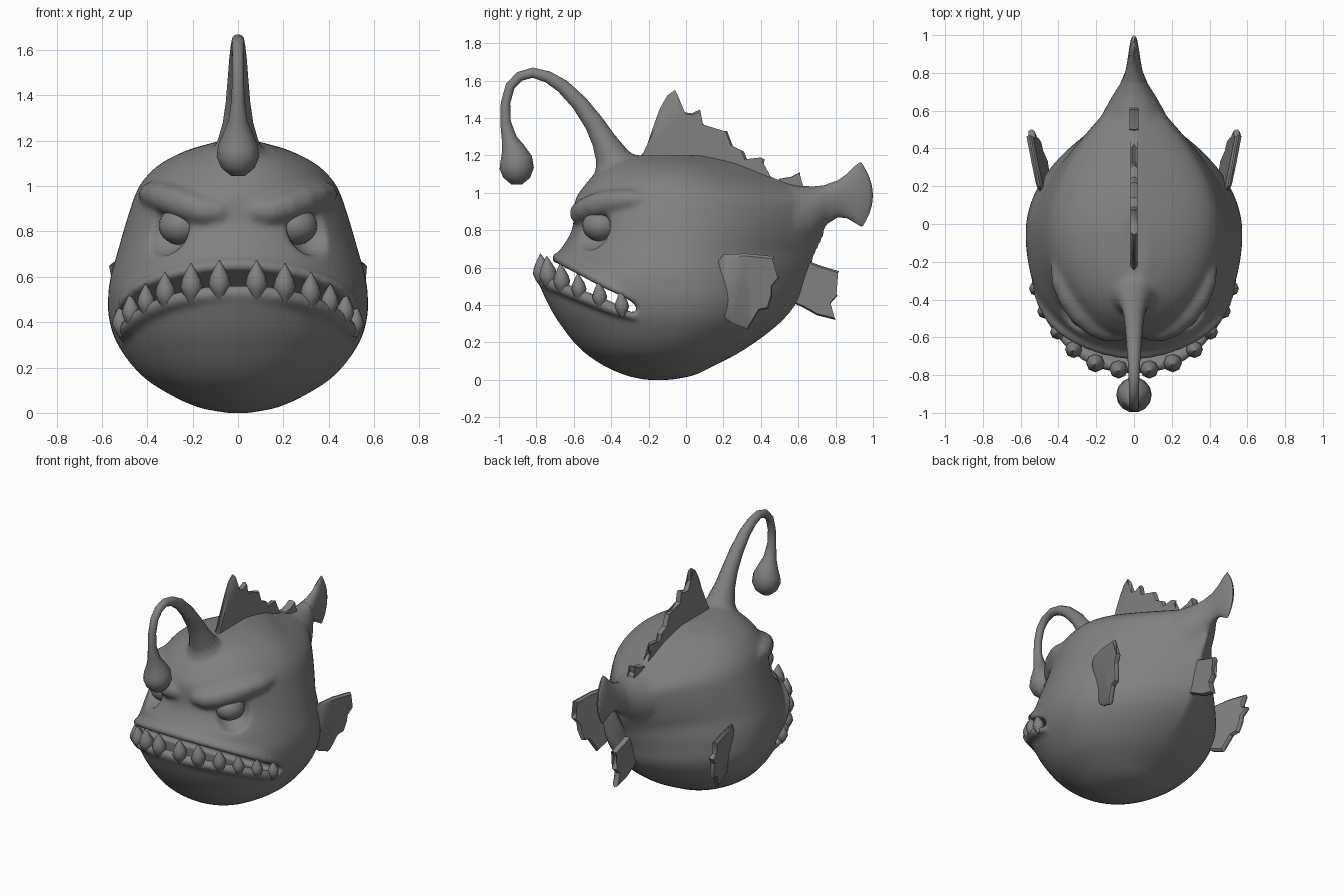
import bpy, bmesh, math
from mathutils import Vector

if "Cube" in bpy.data.objects:
    bpy.data.objects.remove(bpy.data.objects["Cube"])

grey = bpy.data.materials.new("dull_grey")
grey.diffuse_color = (0.22, 0.22, 0.22, 1)
grey.use_nodes = True
grey.node_tree.nodes["Principled BSDF"].inputs["Base Color"].default_value = grey.diffuse_color


def activate(ob):
    bpy.ops.object.select_all(action='DESELECT')
    ob.select_set(True)
    bpy.context.view_layer.objects.active = ob


def finish(name, bm, angle=40):
    bmesh.ops.recalc_face_normals(bm, faces=bm.faces)
    me = bpy.data.meshes.new(name)
    bm.to_mesh(me)
    bm.free()
    ob = bpy.data.objects.new(name, me)
    bpy.context.collection.objects.link(ob)
    me.materials.append(grey)
    activate(ob)
    bpy.ops.object.shade_smooth_by_angle(angle=math.radians(angle))
    return ob


def loft(bm, rings):
    """Skin a list of equal-length closed rings and cap both ends."""
    vs = [[bm.verts.new(p) for p in r] for r in rings]
    n = len(rings[0])
    for a, b in zip(vs, vs[1:]):
        for i in range(n):
            bm.faces.new((a[i], a[(i + 1) % n], b[(i + 1) % n], b[i]))
    bm.faces.new(vs[0])
    bm.faces.new(vs[-1])


def tube(bm, pts, radii, sides, ref):
    pts, ref, rings = [Vector(p) for p in pts], Vector(ref), []
    for i, p in enumerate(pts):
        t = (pts[min(i + 1, len(pts) - 1)] - pts[max(i - 1, 0)]).normalized()
        u = (ref - t * ref.dot(t)).normalized()
        w = t.cross(u)
        rings.append([p + radii[i] * (u * math.cos(a) + w * math.sin(a))
                      for a in (2 * math.pi * k / sides for k in range(sides))])
    loft(bm, rings)


# body levels: z, front y, back y, half width, y of widest point
LEVELS = [(0.0, -.22, -.08, .05, -.15), (.02, -.31, .03, .16, -.14), (.07, -.43, .14, .28, -.12),
          (.16, -.56, .31, .42, -.1), (.3, -.675, .50, .53, -.06), (.42, -.745, .6, .57, -.05),
          (.53, -.78, .64, .572, -.05), (.61, -.715, .67, .56, -.05), (.67, -.69, .69, .543, -.05),
          (.75, -.635, .73, .52, -.05), (.82, -.605, .75, .5, -.05), (.9, -.6, .76, .475, -.05),
          (.97, -.59, .74, .45, -.05), (1.03, -.55, .62, .415, -.06), (1.1, -.49, .42, .34, -.07),
          (1.16, -.41, .27, .22, -.08), (1.2, -.33, .1, .08, -.1)]


def level(z):
    """Smoothly interpolated body level."""
    z = min(max(z, 0), 1.2)
    n = len(LEVELS)
    i = next(k for k in range(n - 1) if z <= LEVELS[k + 1][0])
    a, b = LEVELS[i], LEVELS[i + 1]
    p, q = LEVELS[max(i - 1, 0)], LEVELS[min(i + 2, n - 1)]
    h = b[0] - a[0]
    f = (z - a[0]) / h
    out = []
    for k in range(5):
        ma = (b[k] - p[k]) / (b[0] - p[0]) * h
        mb = (q[k] - a[k]) / (q[0] - a[0]) * h
        out.append((2 * f**3 - 3 * f**2 + 1) * a[k] + (f**3 - 2 * f**2 + f) * ma
                   + (3 * f**2 - 2 * f**3) * b[k] + (f**3 - f**2) * mb)
    return out


def body_point(z, ang):
    """ang 0 = right side, -90 deg = front, +90 deg = back."""
    _, yf, yb, hw, yc = level(z)
    s = math.sin(ang)
    if s <= 0:
        return Vector((hw * math.cos(ang), yc + (yc - yf) * s, z))
    q = math.asin(min(1, s)) / (math.pi / 2)      # tapers to a point towards the tail
    k = min(max((z - .1) / .6, 0), 1)
    return Vector((hw * math.cos(ang), yc + (yb - yc) * (k * q + (1 - k) * s), z))


def upper_line(y):
    return .63 - .53 * (y + .69)


def lower_line(y):
    return .55 - .4 * (y + .78)


def lip_point(line, ang):
    z = .5
    for _ in range(30):
        p = body_point(z, ang)
        z = .5 * z + .5 * line(p.y)
    return p


# body shell
bm = bmesh.new()
N = 64
loft(bm, [[body_point(.6 * (1 - math.cos(math.pi * i / 64)), 2 * math.pi * k / N) for k in range(N)]
          for i in range(65)])
body = finish("body", bm)


def cut(bm):
    cutter = finish("cutter", bm)
    cutter.hide_render = True
    activate(body)
    m = body.modifiers.new("cut", 'BOOLEAN')
    m.operation, m.solver, m.object = 'DIFFERENCE', 'EXACT', cutter
    bpy.ops.object.modifier_apply(modifier="cut")
    bpy.data.objects.remove(cutter)


# wedge that opens the mouth
bm = bmesh.new()
wedge = [(-1.1, upper_line(-1.1)), (-1.1, lower_line(-1.1)), (-.3, lower_line(-.3)),
         (-.25, .36), (-.28, upper_line(-.28))]
loft(bm, [[(x, y, z) for y, z in wedge] for x in (-1, 1)])
cut(bm)
# eye sockets
for s in (-1, 1):
    bm = bmesh.new()
    bmesh.ops.create_icosphere(bm, subdivisions=3, radius=.125)
    bmesh.ops.translate(bm, verts=bm.verts, vec=(s * .34, -.525, .815))
    cut(bm)

# lips, brows, tail root and lure root, all melted into the body
LURE = [(-.34, 1.03, .2), (-.365, 1.12, .135), (-.4, 1.2, .09), (-.44, 1.28, .067), (-.49, 1.37, .054),
        (-.57, 1.48, .045), (-.66, 1.57, .038), (-.74, 1.62, .032), (-.82, 1.642, .028),
        (-.89, 1.622, .027), (-.94, 1.57, .026), (-.965, 1.48, .026), (-.965, 1.38, .029),
        (-.945, 1.29, .042), (-.925, 1.235, .064), (-.908, 1.18, .088), (-.905, 1.13, .094),
        (-.905, 1.08, .073), (-.905, 1.045, .03)]
# tail: y, low z, high z, half width, rear bulge
TAIL = [(.4, .7, 1.06, .2, 0), (.52, .66, 1.05, .19, 0), (.6, .68, 1.04, .16, 0), (.68, .74, 1.035, .115, 0),
        (.75, .83, 1.045, .07, 0), (.81, .868, 1.065, .045, 0), (.86, .865, 1.10, .035, .005),
        (.905, .838, 1.145, .026, .02), (.935, .82, 1.165, .016, .045), (.945, .822, 1.15, .004, .055)]
BROW = [(.03, -.54, .9, .045), (.08, -.565, .89, .056), (.14, -.562, .89, .064), (.21, -.53, .91, .068),
        (.28, -.47, .935, .07), (.34, -.39, .955, .065), (.385, -.3, .965, .055), (.4, -.2, .96, .04)]


def tail_rings(rows):
    return [[(w * math.cos(a), y + b * math.cos(a) ** 2, (lo + hi) / 2 + (hi - lo) / 2 * math.sin(a))
             for a in (k * math.pi / 10 for k in range(20))] for y, lo, hi, w, b in rows]


def lure_tube(bm, rows):
    tube(bm, [(0, y, z) for y, z, r in rows], [p[2] for p in rows], 14, (1, 0, 0))


bm = bmesh.new()
for line, r, dz in ((upper_line, .028, .014), (lower_line, .036, -.018)):
    angs = range(-70, 71, 4)
    pts = [lip_point(line, math.radians(d - 90)) + Vector((0, .012, dz)) for d in angs]
    tube(bm, pts, [r * min(1, .35 + (71 - abs(d)) / 18) for d in angs], 10, (0, 0, 1))
for s in (-1, 1):
    tube(bm, [(s * x, y, z) for x, y, z, r in BROW], [b[3] for b in BROW], 12, (0, 0, 1))
loft(bm, tail_rings(TAIL[:7]))
lure_tube(bm, LURE[:6])
extra = finish("melted_parts", bm)
activate(body)
extra.select_set(True)
bpy.ops.object.join()
m = body.modifiers.new("melt", 'REMESH')
m.mode, m.voxel_size, m.use_smooth_shade = 'VOXEL', .015, True
m = body.modifiers.new("soften", 'SMOOTH')
m.factor, m.iterations = .5, 9

# free ends of the lure and the tail
bm = bmesh.new()
lure_tube(bm, LURE[2:])
finish("lure", bm, 60)
bm = bmesh.new()
loft(bm, tail_rings(TAIL[4:]))
finish("tail", bm, 60)

# eyes
for s, side in ((1, "right"), (-1, "left")):
    bm = bmesh.new()
    bmesh.ops.create_uvsphere(bm, u_segments=20, v_segments=14, radius=.1)
    for v in bm.verts:
        v.co = (v.co.x + s * .25, v.co.y - .455, v.co.z * .85 + .825)
    finish(side + "_eye", bm)


def fin(name, outline, place, thick):
    """Thin plate from a y-z outline; thicker in the middle than at the edge."""
    bm = bmesh.new()
    cy = sum(p[0] for p in outline) / len(outline)
    cz = sum(p[1] for p in outline) / len(outline)
    rings = [[Vector((place(y, z) + t * thick / 2, cy + (y - cy) * f, cz + (z - cz) * f))
              for y, z in outline] for f, t in ((.93, -1), (1, -.25), (1, .25), (.93, 1))]
    loft(bm, rings)
    bmesh.ops.triangulate(bm, faces=[f for f in bm.faces if len(f.verts) > 4])
    return finish(name, bm, 35)


DORSAL = [(-.27, 1.17), (-.22, 1.22), (-.18, 1.34), (-.14, 1.45), (-.1, 1.52), (-.06, 1.55), (-.055, 1.47),
          (-.01, 1.43), (.03, 1.425), (.075, 1.445), (.09, 1.37), (.14, 1.325), (.22, 1.33), (.25, 1.25),
          (.31, 1.22), (.33, 1.17), (.42, 1.18), (.41, 1.11), (.48, 1.07), (.3, 1.06), (0, 1.14)]
fin("dorsal_fin", DORSAL, lambda y, z: 0, .035)
fin("rear_spine", [(.46, 1.02), (.5, 1.075), (.56, 1.085), (.61, 1.11), (.6, 1.06), (.64, 1.0)],
    lambda y, z: 0, .05)
PECTORAL = [(.17, .63), (.2, .67), (.32, .675), (.47, .66), (.455, .61), (.46, .57), (.5, .55), (.46, .5),
            (.46, .45), (.44, .38), (.39, .37), (.36, .32), (.33, .27), (.25, .3), (.19, .34)]
for s, side in ((1, "right"), (-1, "left")):
    fin(side + "_side_fin", PECTORAL,
        lambda y, z: s * (.5 + .19 * (y - .2) + .13 * (z - .66)), .035)
ANAL = [(.55, .42), (.64, .64), (.72, .61), (.82, .58), (.785, .53), (.785, .49), (.81, .45), (.775, .41),
        (.78, .37), (.8, .32), (.7, .345), (.62, .39)]
fin("belly_fin", ANAL, lambda y, z: 0, .04)

# lower teeth: angle from the front centre, height
TEETH = [(8, .14), (20.5, .14), (33, .13), (43.5, .115), (54, .115), (64.5, .11)]
PROFILE = [(-.25, .1), (0, .26), (.25, .35), (.5, .29), (.75, .16), (1, .012)]
n = 0
for s in (-1, 1):
    for deg, h in TEETH:
        n += 1
        base = lip_point(lower_line, math.radians(-90 + s * deg)) + Vector((0, 0, -.01))
        base.x *= 1.02
        lean = Vector((base.x * .1, -.08, 1))
        bm = bmesh.new()
        tube(bm, [base + lean * (h * t) for t, r in PROFILE], [h * r for t, r in PROFILE], 8, (1, 0, 0))
        finish("tooth_%02d" % n, bm, 50)
